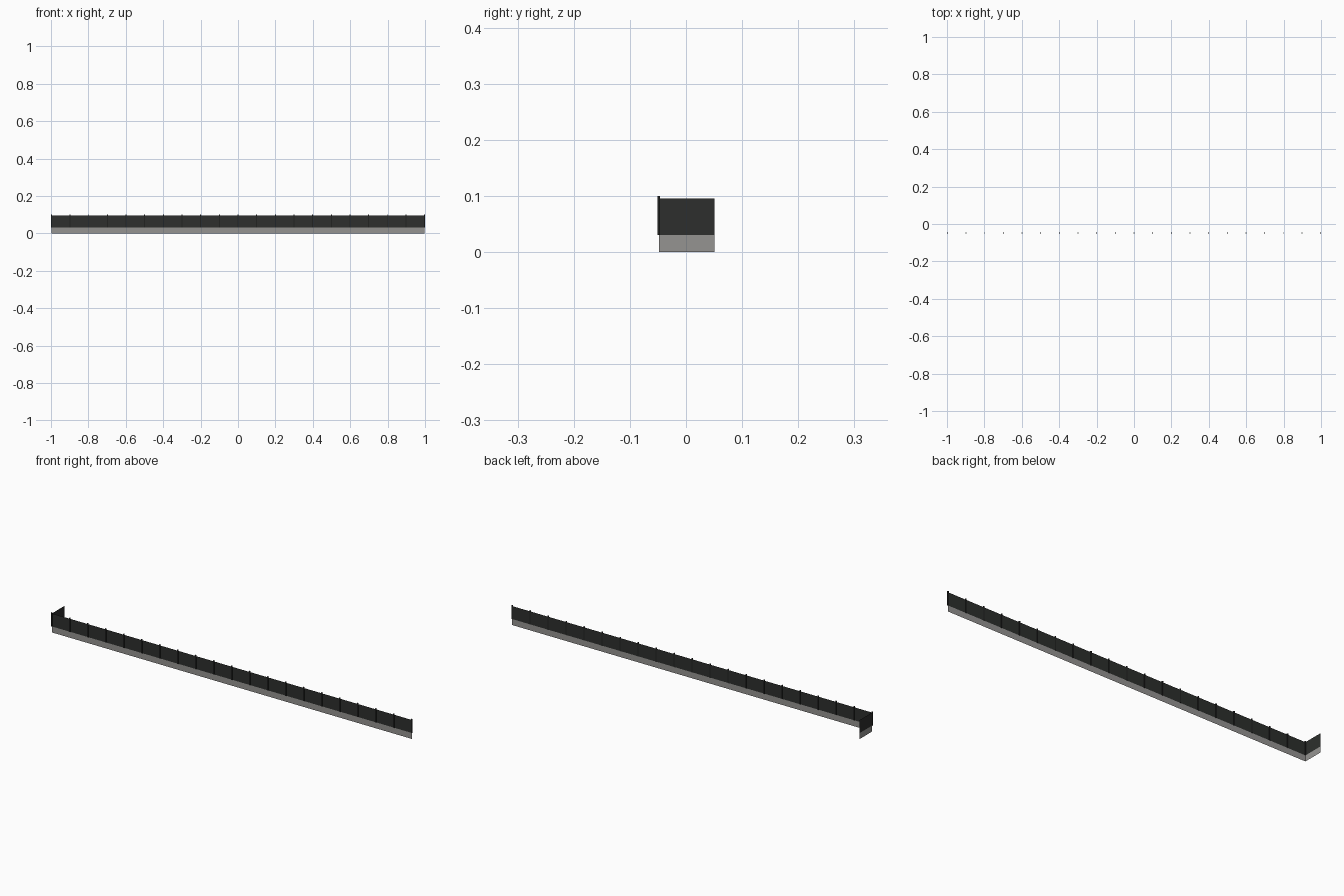
import bpy, bmesh

if "Cube" in bpy.data.objects:
    bpy.data.objects.remove(bpy.data.objects["Cube"])

POST = 0.005          # post thickness
Y_WALL = -0.0485      # plane of the long run
Y_END = 0.051         # far end of the short return
X = 1.0


def material(name, rgb):
    m = bpy.data.materials.new(name)
    m.diffuse_color = (*rgb, 1)
    m.use_nodes = True
    m.node_tree.nodes["Principled BSDF"].inputs["Base Color"].default_value = m.diffuse_color
    return m


def sheet(name, path, z0, z1, mat):
    """Thin upright sheet following a plan path."""
    bm = bmesh.new()
    low = [bm.verts.new((x, y, z0)) for x, y in path]
    high = [bm.verts.new((x, y, z1)) for x, y in path]
    for i in range(len(path) - 1):
        bm.faces.new((low[i], low[i + 1], high[i + 1], high[i]))
    return finish(name, bm, mat)


def finish(name, bm, mat):
    me = bpy.data.meshes.new(name)
    bm.to_mesh(me)
    bm.free()
    me.materials.append(mat)
    ob = bpy.data.objects.new(name, me)
    bpy.context.collection.objects.link(ob)
    return ob


concrete = material("concrete", (0.3, 0.295, 0.285))
screen = material("screen", (0.026, 0.028, 0.026))
metal = material("post_metal", (0.015, 0.016, 0.015))

# L-shaped plan: short return at the left end, then the long run
plan = [(-X + POST / 2, Y_END), (-X + POST / 2, Y_WALL), (X - POST / 2, Y_WALL)]
sheet("base_wall", plan, 0, 0.03, concrete)
sheet("fence_panel", plan, 0.03, 0.095, screen)

# Posts along the long run
z0, z1 = 0.03, 0.1
for i in range(21):
    bm = bmesh.new()
    bmesh.ops.create_cube(bm, size=1)
    bmesh.ops.scale(bm, verts=bm.verts, vec=(POST, POST, z1 - z0))
    x = (-1 + i * 0.1) * (X - POST / 2)
    bmesh.ops.translate(bm, verts=bm.verts, vec=(x, Y_WALL, (z0 + z1) / 2))
    finish(f"post_{i + 1}", bm, metal)
